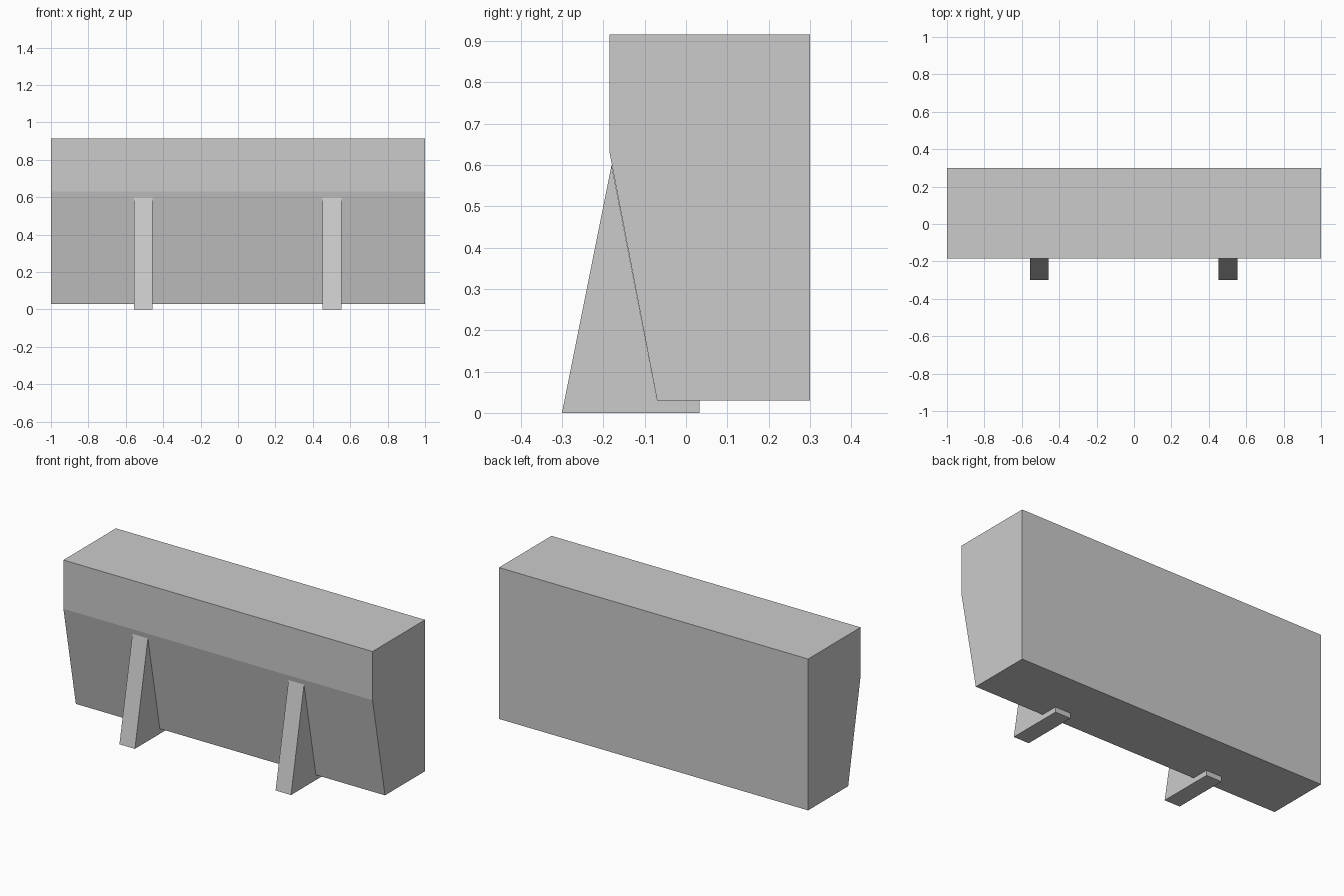
import bpy

if "Cube" in bpy.data.objects:
    bpy.data.objects.remove(bpy.data.objects["Cube"])


def extrude_profile(name, profile, x0, x1):
    """Solid made by extruding a (y, z) outline from x0 to x1."""
    n = len(profile)
    verts = [(x, y, z) for x in (x0, x1) for y, z in profile]
    faces = [tuple(reversed(range(n))), tuple(range(n, 2 * n))]
    faces += [(i, (i + 1) % n, n + (i + 1) % n, n + i) for i in range(n)]
    mesh = bpy.data.meshes.new(name)
    mesh.from_pydata(verts, [], faces)
    mesh.update()
    obj = bpy.data.objects.new(name, mesh)
    bpy.context.collection.objects.link(obj)
    return obj


# Counter body: upright back, front tapering inward at the bottom
body = [(-0.07, 0.03), (0.30, 0.03), (0.30, 0.915), (-0.185, 0.915), (-0.185, 0.63)]
extrude_profile("counter_body", body, -1.0, 1.0)

# Wedge brackets: lean against the sloped front, with a foot under the body
bracket = [(-0.30, 0.0), (0.033, 0.0), (0.033, 0.03), (-0.07, 0.03), (-0.18, 0.60)]
for side, x in (("left", -0.507), ("right", 0.503)):
    extrude_profile(f"{side}_bracket", bracket, x - 0.05, x + 0.05)
